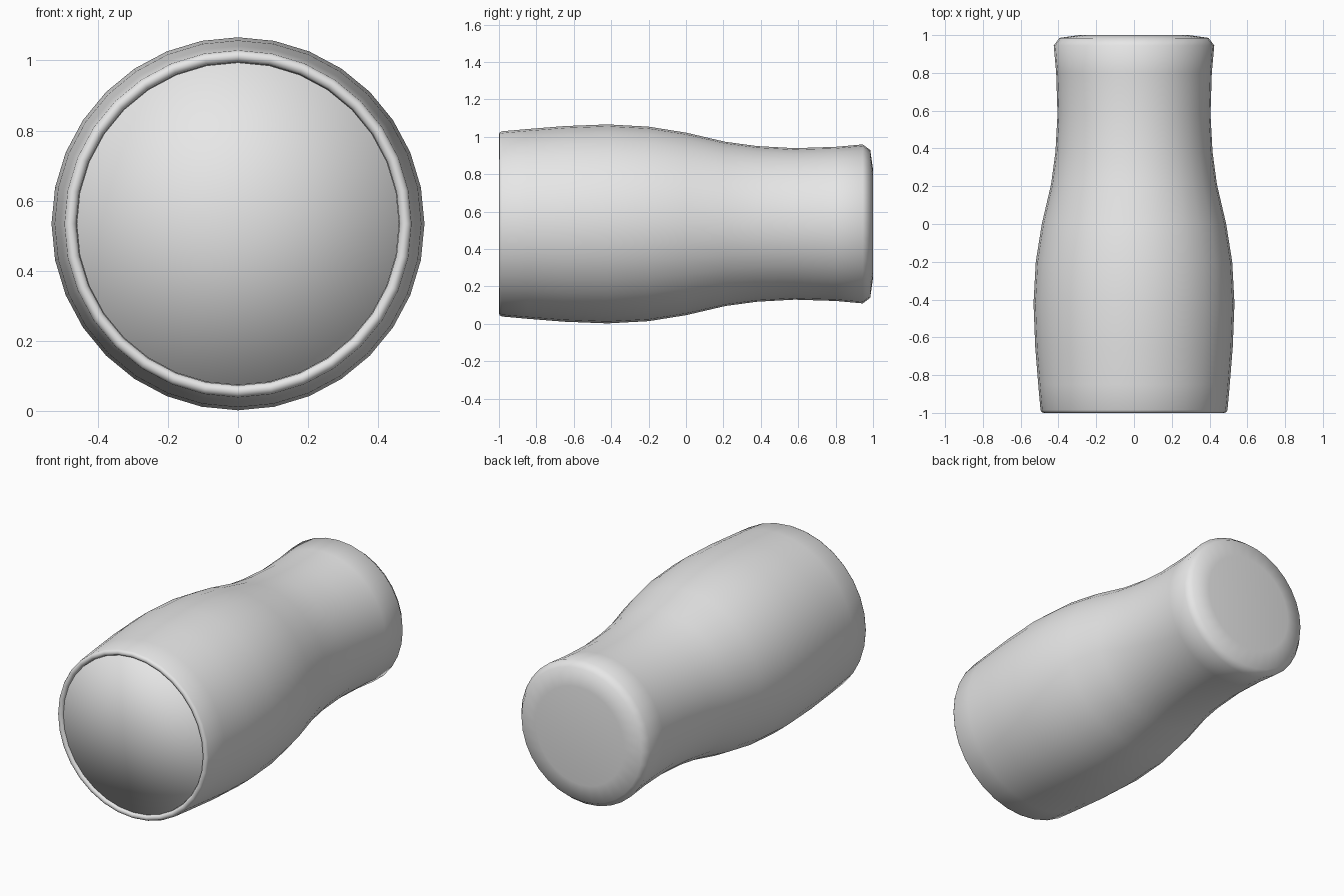
import bpy
import bmesh
from math import cos, sin, tau

SIDES = 32
AXIS_HEIGHT = 0.534

cube = bpy.data.objects.get("Cube")
if cube:
    bpy.data.objects.remove(cube, do_unlink=True)

# One light grey for the whole vessel
grey = bpy.data.materials.new("light_grey")
grey.use_nodes = True
grey.diffuse_color = (0.8, 0.8, 0.8, 1)
for node in grey.node_tree.nodes:
    if node.type == "BSDF_PRINCIPLED":
        node.inputs["Base Color"].default_value = grey.diffuse_color


def lathe(name, profile):
    """Revolve (y, radius) points about the y axis; radius 0 makes a pole."""
    bm = bmesh.new()
    rings = []
    for y, r in profile:
        count = SIDES if r else 1
        rings.append([bm.verts.new((r * cos(tau * i / SIDES), y, r * sin(tau * i / SIDES)))
                      for i in range(count)])
    for a, b in zip(rings, rings[1:]):
        for i in range(SIDES):
            j = (i + 1) % SIDES
            corners = [a[i % len(a)], a[j % len(a)], b[j % len(b)], b[i % len(b)]]
            bm.faces.new(list(dict.fromkeys(corners)))
    bmesh.ops.recalc_face_normals(bm, faces=bm.faces)
    for face in bm.faces:
        face.smooth = True
    mesh = bpy.data.meshes.new(name)
    bm.to_mesh(mesh)
    bm.free()
    mesh.materials.append(grey)
    obj = bpy.data.objects.new(name, mesh)
    obj.location.z = AXIS_HEIGHT
    bpy.context.collection.objects.link(obj)
    return obj


# Vessel body: base, neck, belly, then the rounded lip
base = [(1, 0), (1, 0.29), (0.985, 0.395), (0.945, 0.425)]
neck = [(0.8, 0.412), (0.58, 0.405), (0.38, 0.416), (0.21, 0.439)]
belly = [(0, 0.488), (-0.2, 0.52), (-0.42, 0.532), (-0.65, 0.523), (-0.85, 0.507)]
lip = [(-0.985, 0.495), (-0.996, 0.489), (-1, 0.478), (-0.996, 0.467),
       (-0.985, 0.461), (-0.95, 0.461)]
lathe("vessel_body", base + neck + belly + lip)

# Disc filling the mouth just inside the lip
lathe("mouth_disc", [(-0.99, 0), (-0.988, 0.46), (-0.95, 0.46), (-0.95, 0)])
